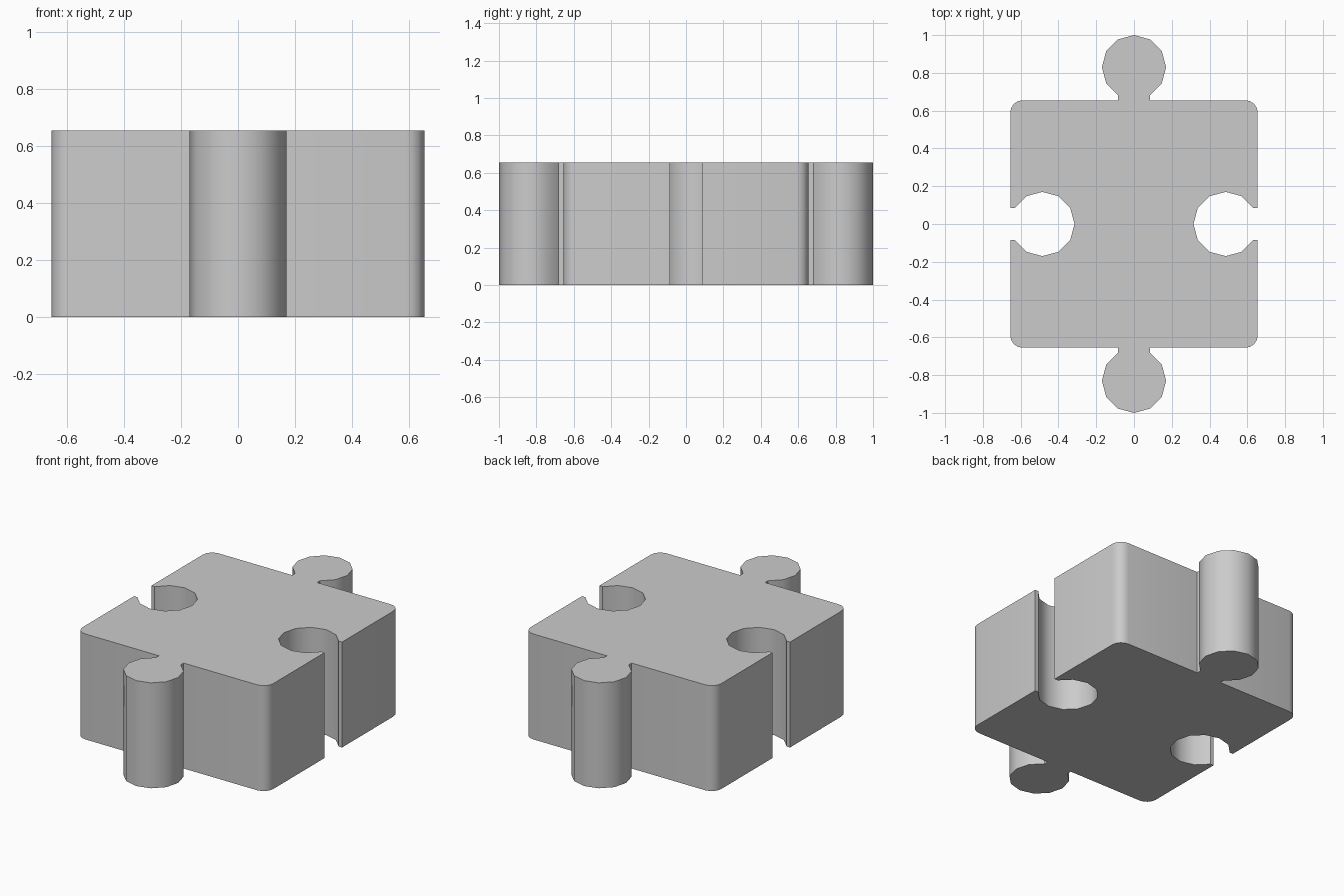
import bpy, bmesh
from math import sin, cos, radians

if "Cube" in bpy.data.objects:
    bpy.data.objects.remove(bpy.data.objects["Cube"])

HALF = 0.655      # half width of the square body
HEIGHT = 0.655
KNOB = 0.17       # radius of tabs and sockets
CORNER = 0.065    # rounded corner radius


def arc(cx, cy, r, start, end, steps):
    angles = [radians(start + (end - start) * i / steps) for i in range(steps + 1)]
    return [(cx + r * cos(a), cy + r * sin(a)) for a in angles]


# One quarter of the outline: tab, neck, rounded corner, socket
neck = KNOB / 2
quarter = arc(0, 1 - KNOB, KNOB, 90, -60, 5)
quarter.append((neck, HALF))
quarter += arc(HALF - CORNER, HALF - CORNER, CORNER, 90, 0, 4)
quarter.append((HALF, neck))
quarter += arc(HALF - KNOB, 0, KNOB, 30, 180, 5)

# Mirror front to back, then left to right
right = quarter + [(x, -y) for x, y in reversed(quarter[:-1])]
outline = right + [(-x, y) for x, y in reversed(right[1:-1])]

# Extrude the outline into a solid piece
bm = bmesh.new()
base = bm.faces.new([bm.verts.new((x, y, 0)) for x, y in outline])
top = bmesh.ops.extrude_face_region(bm, geom=[base], use_keep_orig=True)
bmesh.ops.translate(bm, vec=(0, 0, HEIGHT),
                    verts=[v for v in top["geom"] if isinstance(v, bmesh.types.BMVert)])
bmesh.ops.recalc_face_normals(bm, faces=bm.faces[:])
mesh = bpy.data.meshes.new("puzzle_piece")
bm.to_mesh(mesh)
bm.free()

piece = bpy.data.objects.new("puzzle_piece", mesh)
bpy.context.collection.objects.link(piece)

# Smooth curved walls, sharp top and bottom edges
bpy.context.view_layer.objects.active = piece
piece.select_set(True)
bpy.ops.object.shade_smooth_by_angle(angle=radians(35))
